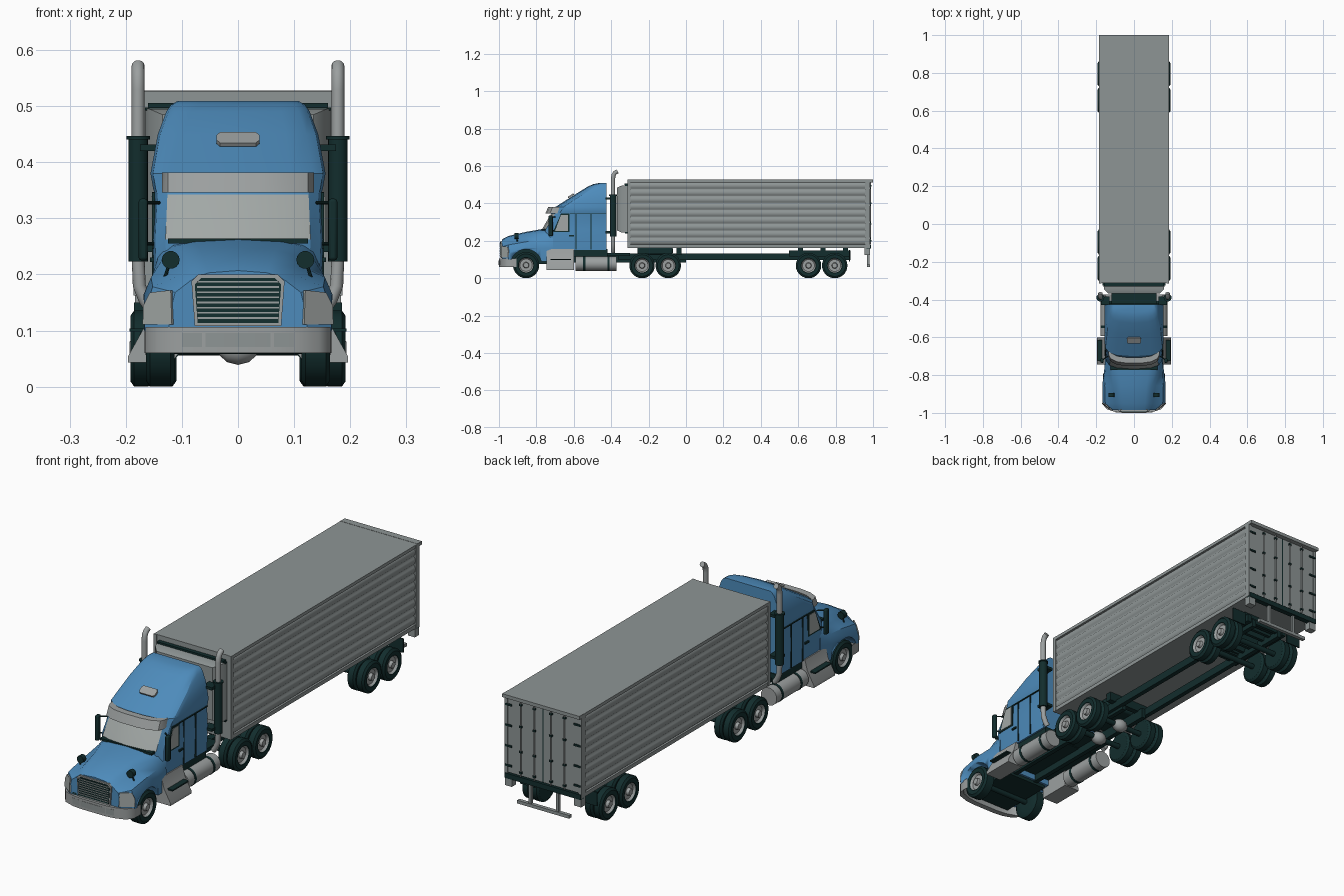
import bpy, bmesh, math
from mathutils import Vector

if "Cube" in bpy.data.objects:
    bpy.data.objects.remove(bpy.data.objects["Cube"])


def material(name, r, g, b):
    m = bpy.data.materials.new(name)
    m.diffuse_color = (r, g, b, 1)
    m.use_nodes = True
    m.node_tree.nodes["Principled BSDF"].inputs["Base Color"].default_value = m.diffuse_color
    return m


BLUE = material("cab blue", 0.075, 0.26, 0.50)
GREY = material("trailer grey", 0.27, 0.30, 0.30)
METAL = material("bright metal", 0.33, 0.35, 0.35)
GLASS = material("window grey", 0.36, 0.39, 0.38)
DARK = material("dark green black", 0.006, 0.026, 0.026)


def make(name, verts, faces, mat, mir=False, bevel=0, angle=35):
    me = bpy.data.meshes.new(name)
    me.from_pydata([tuple(v) for v in verts], [], faces)
    bm = bmesh.new()
    bm.from_mesh(me)
    bmesh.ops.recalc_face_normals(bm, faces=bm.faces)
    bm.to_mesh(me)
    bm.free()
    me.materials.append(mat)
    me.polygons.foreach_set("use_smooth", [True] * len(me.polygons))
    me.set_sharp_from_angle(angle=math.radians(angle))
    ob = bpy.data.objects.new(name, me)
    bpy.context.collection.objects.link(ob)
    if bevel:
        b = ob.modifiers.new("bevel", 'BEVEL')
        b.width, b.segments = bevel, 2
    if mir:
        ob.modifiers.new("mirror", 'MIRROR')
    return ob


def loft(name, rings, mat, **kw):
    n = len(rings[0])
    faces = [(i * n + j, i * n + (j + 1) % n, (i + 1) * n + (j + 1) % n, (i + 1) * n + j)
             for i in range(len(rings) - 1) for j in range(n)]
    last = (len(rings) - 1) * n
    faces += [tuple(range(n)), tuple(range(last, last + n))]
    return make(name, [p for r in rings for p in r], faces, mat, **kw)


def box(name, x, y, z, mat, **kw):
    return loft(name, [[(a, y[0], z[0]), (a, y[1], z[0]), (a, y[1], z[1]), (a, y[0], z[1])] for a in x], mat, **kw)


def tube(name, pts, r, mat, n=14, **kw):
    pts = [Vector(p) for p in pts]
    rings = []
    for i, p in enumerate(pts):
        t = pts[min(i + 1, len(pts) - 1)] - pts[max(i - 1, 0)]
        q = Vector((0, 0, 1)).rotation_difference(t.normalized())
        rings.append([p + q @ Vector((r * math.cos(a), r * math.sin(a), 0))
                      for a in (2 * math.pi * k / n for k in range(n))])
    return loft(name, rings, mat, **kw)


def lathe(name, profile, y, z, mat, n=28, **kw):
    return loft(name, [[(x, y + r * math.cos(2 * math.pi * k / n), z + r * math.sin(2 * math.pi * k / n))
                        for k in range(n)] for x, r in profile], mat, **kw)


def plate(name, pts, t, mat, **kw):
    pts = [Vector(p) for p in pts]
    off = (pts[1] - pts[0]).cross(pts[2] - pts[0]).normalized() * t
    return loft(name, [pts, [p + off for p in pts]], mat, **kw)


def band(name, path, z0, z1, t, mat, lean=0):
    """Strip bent in plan, symmetric about x = 0; lean moves its top edge in y."""
    full = [(-x, y) for x, y in reversed(path)] + list(path)
    return loft(name, [[(x, y, z0), (x, y + lean, z1), (x, y + t + lean, z1), (x, y + t, z0)]
                       for x, y in full], mat)


def both(half):
    return half + [(-p[0],) + tuple(p[1:]) for p in reversed(half) if abs(p[0]) > 1e-6]


# Wheels: tyre and rim in one turned body
def wheel(name, x0, x1, y, r):
    k = r / 0.068
    prof = [(x0, .03 * k), (x0, .058 * k), (x0 + .007, r), (x1 - .007, r), (x1, .058 * k), (x1 - .001, .04 * k),
            (x1 - .003, .038 * k), (x1 - .012, .032 * k), (x1 - .012, .016 * k), (x1 + .001, .013 * k)]
    ob = lathe(name, prof, y, r, DARK, mir=True)
    ob.data.materials.append(METAL)
    for p in ob.data.polygons:
        d = math.hypot(p.center.y - y, p.center.z - r)
        if p.center.x > x1 - .02 and d < .0385 * k:
            p.material_index = 1


wheel("front_wheel", .113, .164, -.855, .07)
tube("front_axle", [(-.12, -.855, .07), (.12, -.855, .07)], .012, DARK)
for i, y in enumerate((-.235, -.095, .655, .795)):
    wheel(f"inner_wheel_{i}", .11, .149, y, .068)
    wheel(f"outer_wheel_{i}", .153, .192, y, .068)
    tube(f"axle_{i}", [(-.15, y, .068), (.15, y, .068)], .012, DARK)
    if y < 0:
        lathe(f"differential_{i}", [(-.035, .01), (-.02, .024), (0, .029), (.02, .024), (.035, .01)], y, .068, METAL)

# Hood with fenders, arches cut out
hood_rows = [  # y, top z, top half width, shoulder x z, fender x z, side x z, bottom
    (-.985, .203, .075, .086, .188, .112, .168, .123, .125, .105),
    (-.95, .222, .085, .10, .20, .152, .178, .167, .135, .10),
    (-.855, .244, .095, .113, .215, .155, .195, .168, .165, .10),
    (-.775, .258, .113, .13, .235, .152, .20, .158, .16, .09),
    (-.71, .264, .12, .138, .245, .15, .21, .152, .16, .09)]
rings = []
for y, zt, wt, sx, sz, fx, fz, ax, az, zb in hood_rows:
    half = [(0, zt + .004), (wt * .7, zt), (wt, zt - .008), (sx, sz), (fx, fz), (ax, az), (ax, zb)]
    rings.append([(x, y, z) for x, z in both(half)])
hood = loft("hood", rings, BLUE, angle=30)
cutter = lathe("arch_cutter", [(-.3, .083), (.3, .083)], -.855, .072, DARK)
cutter.hide_render = True
cut = hood.modifiers.new("arches", 'BOOLEAN')
cut.object, cut.solver = cutter, 'EXACT'
bpy.context.view_layer.objects.active = hood
bpy.ops.object.modifier_apply(modifier="arches")
bpy.data.objects.remove(cutter)
box("engine_block", (-.105, .105), (-.965, -.72), (.075, .165), DARK)

# Cab with sleeper and roof fairing, windshield as coloured faces
YB = -.425
rings = []
for z, yf, w in ((.15, -.765, .148), (.262, -.77, .152), (.343, -.722, .148), (.352, -.715, .151), (.38, -.70, .156),
                 (.45, -.59, .143), (.49, -.525, .128), (.503, -.495, .119), (.509, -.465, .108)):
    d = min(.07, (YB - yf) * .6)
    half = [(0, yf), (.6 * w, yf + .11 * d), (.85 * w, yf + .3 * d), (.97 * w, yf + .62 * d), (w, yf + d), (w, YB)]
    rings.append([(x, y, z) for x, y in both(half)])
cab = loft("cab", rings, BLUE, angle=28)
cab.data.materials.append(GLASS)
for p in cab.data.polygons:
    if .28 < p.center.z < .33 and abs(p.center.x) < .12 and p.center.y < -.65:
        p.material_index = 1
box("windshield_base", (-.125, .125), (-.773, -.74), (.255, .264), DARK)
band("sun_visor", [(.04, -.752), (.09, -.745), (.125, -.728), (.135, -.705)], .346, .382, .03, METAL, lean=.016)
roof_y = lambda z: -.70 + (z - .38) * 1.571 - .004
plate("roof_light", [(x, roof_y(z), z) for x, z in ((-.032, .428), (.032, .428), (.038, .433), (.038, .442),
      (.032, .447), (-.032, .447), (-.038, .442), (-.038, .433))], .008, METAL)

# Door windows, seams and handles
plate("window_frame", [(.148, -.712, .246), (.148, -.622, .246), (.148, -.622, .346), (.148, -.668, .346)],
      .0055, DARK, mir=True)
plate("door_window", [(.150, -.700, .253), (.150, -.630, .253), (.150, -.630, .339), (.150, -.668, .339)],
      .005, GLASS, mir=True)
for i, (y, z1) in enumerate(((-.59, .345), (-.51, .345))):
    box(f"panel_seam_{i}", (.146, .1535), (y, y + .004), (.155, z1), DARK, mir=True)
box("roof_seam", (.146, .1535), (-.62, YB), (.343, .347), DARK, mir=True)
box("door_handle", (.15, .157), (-.625, -.60), (.222, .23), DARK, mir=True)

# Mirrors
box("door_mirror", (.161, .177), (-.735, -.712), (.225, .335), DARK, mir=True, bevel=.005)
for i, z in enumerate((.255, .328)):
    tube(f"mirror_arm_{i}", [(.14, -.70, z), (.168, -.722, z)], .003, DARK, n=8, mir=True)
tube("hood_mirror", [(.12, -.916, .226), (.12, -.91, .226), (.12, -.895, .226)], .016, DARK, mir=True)
tube("hood_mirror_stem", [(.135, -.90, .18), (.12, -.905, .226)], .003, DARK, n=8, mir=True)

# Grille, headlights, bumper
def grille_plate(name, w0, w1, z0, z1, y, mat):
    plate(name, [(-w0, y, z0), (w0, y, z0), (w1, y, z1 - .012), (w1 - .012, y, z1), (-w1 + .012, y, z1),
                 (-w1, y, z1 - .012)], -.009, mat)
grille_plate("grille_frame", .077, .083, .108, .2, -.992, METAL)
grille_plate("grille_back", .072, .077, .114, .194, -.9945, DARK)
for i in range(8):
    z = .121 + i * .0092
    box(f"grille_bar_{i}", (-.073, .073), (-.997, -.99), (z, z + .003), METAL)
plate("headlight", [(.118, -.990, .111), (.170, -.952, .111), (.169, -.950, .145), (.157, -.954, .168),
                    (.120, -.987, .172)], -.005, GLASS, mir=True)
band("bumper", [(.06, -1.0), (.10, -.995), (.145, -.98), (.165, -.955), (.167, -.93)], .06, .106, .025, METAL)
band("bumper_recess", [(.04, -1.0015), (.10, -.9965)], .071, .096, .004, GREY)
box("bumper_gap", (-.11, .11), (-.985, -.95), (.085, .115), DARK)

# Steps, fuel tanks and chassis
loft("cab_step", [[(x, y, z) for x, z in ((.12, .155), (.153, .155), (.165, .11), (.196, .054), (.196, .043),
                                          (.12, .043))] for y in (-.745, -.6)], METAL, mir=True)
box("step_tread", (.165, .193), (-.725, -.615), (.098, .104), DARK, mir=True)
tube("fuel_tank", [(.139, -.592, .078), (.139, -.372, .078)], .038, METAL, n=24, mir=True)
for i, y in enumerate((-.55, -.42)):
    tube(f"tank_strap_{i}", [(.139, y, .078), (.139, y + .012, .078)], .0395, DARK, n=24, mir=True)
box("cab_floor", (-.14, .14), (-.76, -.42), (.115, .156), DARK)
box("tractor_rail", (.045, .065), (-.95, .0), (.085, .13), DARK, mir=True)
box("rear_deck", (-.12, .12), (-.43, -.3), (.118, .135), DARK)
box("coupling_plate", (-.09, .09), (-.26, -.07), (.128, .165), DARK, bevel=.008)

# Exhaust stacks
tube("exhaust_pipe", [(.155, -.39, .14), (.166, -.39, .155), (.176, -.39, .18), (.178, -.39, .23), (.178, -.39, .53),
                      (.178, -.388, .55), (.178, -.38, .564), (.178, -.366, .572)], .0115, METAL, mir=True)
tube("muffler", [(.178, -.39, .223), (.178, -.39, .445)], .0175, DARK, n=18, mir=True)
tube("muffler_collar", [(.178, -.39, .441), (.178, -.39, .447)], .021, DARK, n=18, mir=True)
for i, z in enumerate((.24, .42)):
    box(f"muffler_bracket_{i}", (.13, .175), (-.43, -.385), (z, z + .012), DARK, mir=True)

# Trailer body with ribbed sides
half = [(.18, .163), (.185, .163), (.185, .18)]
N, Z0, Z1 = 9, .18, .513
h = (Z1 - Z0) / N
for i in range(N):
    half += [(.178 + dx, Z0 + h * (i + f)) for f, dx in ((.04, 0), (.2, .0045), (.5, .007), (.8, .0045), (.96, 0))]
half += [(.186, Z1), (.186, .527)]
loft("trailer_body", [[(x, y, z) for x, z in both(half)] for y in (-.312, .975)], GREY, angle=40)
for i, (y0, y1) in enumerate(((-.314, -.298), (.958, .985))):
    box(f"corner_post_{i}", (.172, .1865), (y0, y1), (.163, .527), GREY, mir=True)

# Cooling unit on the trailer nose
loft("cooling_unit", [[(sx * w, y, z) for sx, z in ((-1, z0), (1, z0), (1, z1), (-1, z1))]
     for y, w, z0, z1 in ((-.31, .165, .243, .497), (-.345, .158, .245, .495), (-.368, .135, .255, .485))], GREY)
box("cooling_unit_top_seam", (-.16, .16), (-.33, -.312), (.498, .506), DARK)
for i, z in enumerate((.243, .495)):
    box(f"cooling_unit_edge_{i}", (-.166, .166), (-.325, -.312), (z - .003, z + .003), DARK)

# Rear doors, rods, hinges, lip and guard
box("rear_lip", (-.186, .186), (.97, 1.0), (.513, .528), GREY)
box("rear_door", (.002, .171), (.97, .983), (.184, .51), GREY, mir=True)
box("door_gap", (-.002, .002), (.97, .984), (.184, .51), DARK)
box("rear_sill", (-.184, .184), (.965, .988), (.158, .18), DARK)
for i, x in enumerate((.04, .105)):
    tube(f"lock_rod_{i}", [(x, .987, .183), (x, .987, .511)], .003, METAL, n=8, mir=True)
    for j, z in enumerate((.2, .29, .4, .495)):
        box(f"rod_clamp_{i}_{j}", (x - .006, x + .006), (.982, .991), (z - .004, z + .004), DARK, mir=True)
for j, z in enumerate((.215, .3, .39, .48)):
    box(f"door_hinge_{j}", (.15, .181), (.98, .988), (z - .004, z + .004), DARK, mir=True)
box("rear_corner_plate", (.15, .184), (.955, .985), (.125, .163), GREY, mir=True)
box("guard_post", (.06, .072), (.968, .98), (.065, .163), GREY, mir=True)
box("guard_bar", (-.125, .125), (.968, .984), (.06, .074), GREY)

# Trailer underframe and bogie
box("trailer_rail", (.06, .08), (-.36, .88), (.098, .132), DARK, mir=True)
box("bogie_rail", (.085, .105), (.55, .88), (.115, .148), DARK, mir=True)
for i in range(8):
    y = .56 + i * .043
    box(f"bogie_crossbar_{i}", (-.1, .1), (y, y + .014), (.118, .14), DARK)
for i, y in enumerate((-.05, .6, .72, .84)):
    box(f"floor_support_{i}", (-.11, .11), (y, y + .025), (.125, .166), DARK)
box("rear_mud_flap", (.115, .185), (.872, .878), (.09, .15), DARK, mir=True)
